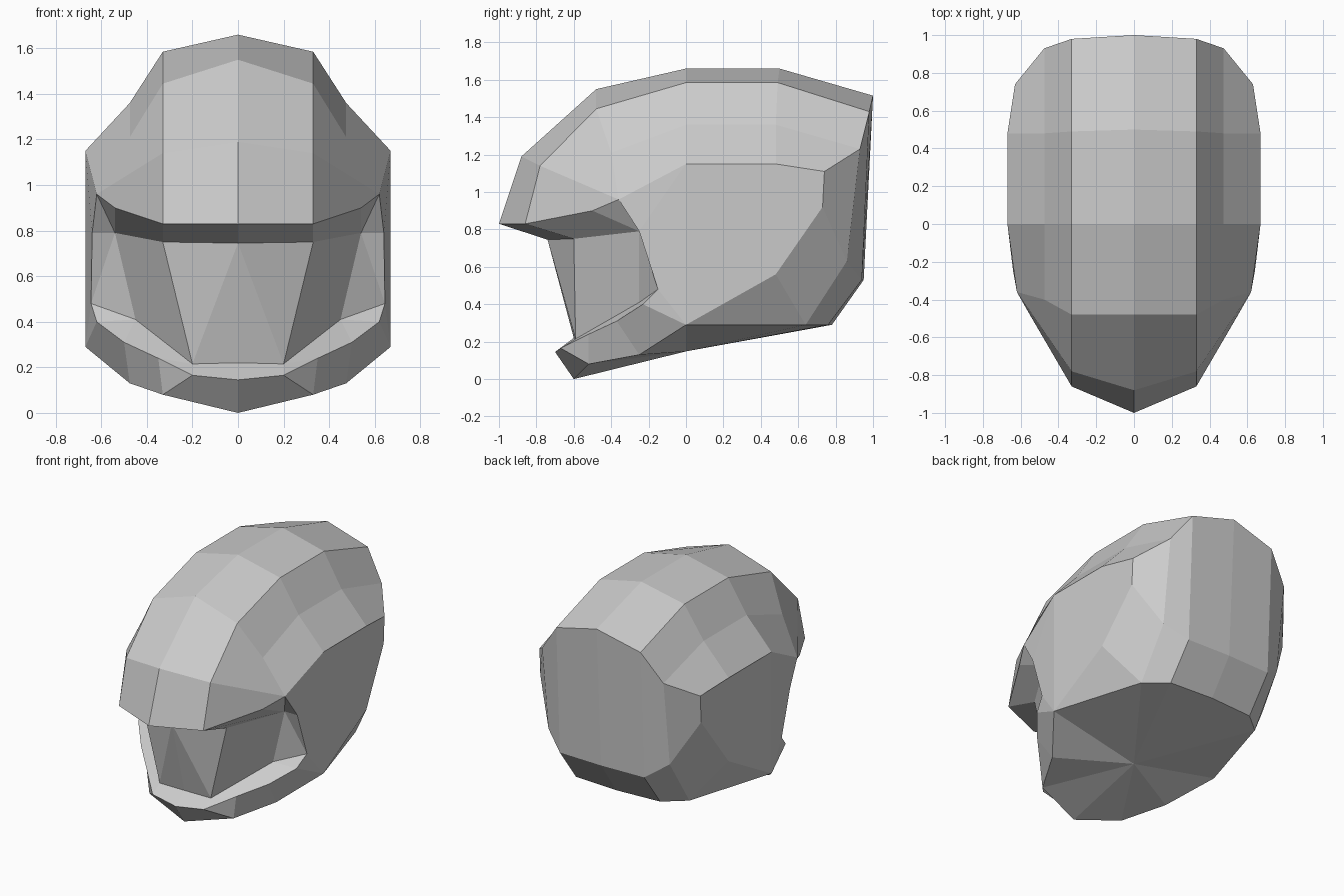
import bpy
import bmesh
from mathutils import Vector

# Remove the default object
default = bpy.data.objects.get("Cube")
if default:
    bpy.data.objects.remove(default, do_unlink=True)


def make_material(name, color):
    mat = bpy.data.materials.new(name)
    mat.use_nodes = True
    mat.diffuse_color = color
    mat.node_tree.nodes["Principled BSDF"].inputs["Base Color"].default_value = color
    return mat


bm = bmesh.new()


def rail(x, *points):
    """Profile line of (y, z) points running at a constant x."""
    return [Vector((x, y, z)) for y, z in points]


def points(*coords):
    return [Vector(c) for c in coords]


def panel(*corners):
    """Add one flat panel and its mirrored twin, dropping repeated corners."""
    unique = []
    for corner in corners:
        if corner not in unique:
            unique.append(corner)
    for side in (1, -1):
        bm.faces.new([bm.verts.new((c.x * side, c.y, c.z)) for c in unique])


def strip(first, second):
    """Bridge two lines with panels; repeated points give triangles."""
    for i in range(len(first) - 1):
        panel(first[i], first[i + 1], second[i + 1], second[i])


# Profile lines of the dome, from the brim over the top and down the back
ridge = rail(0, (-1, .83), (-.88, 1.19), (-.48, 1.55), (0, 1.66),
             (.5, 1.66), (1, 1.515), (.95, .53), (.78, .29))
crown = rail(.33, (-.86, .83), (-.78, 1.14), (-.48, 1.445), (0, 1.585),
             (.49, 1.585), (.98, 1.43), (.94, .53), (.76, .29))
brow, temple_corner = points((.54, -.5, .9), (.62, -.36, .96))
shoulder = [brow, temple_corner] + rail(
    .475, (-.4, 1.21), (0, 1.36), (.48, 1.36), (.93, 1.23), (.86, .63), (.64, .29))
temple = [temple_corner] + points(
    (.67, 0, 1.15), (.67, .48, 1.15), (.63, .74, 1.11), (.63, .73, .92), (.67, .48, .56))

# Dome and back of the shell
strip(ridge, crown)
strip(crown, shoulder)
strip(shoulder[2:], temple)

# Side walls around the eye opening
jaw_corner, eye_top, eye_back, eye_low = points(
    (.67, 0, .29), (.64, -.25, .79), (.645, -.15, .48), (.62, -.23, .4))
panel(jaw_corner, *reversed(temple[1:]))
panel(temple[1], temple_corner, eye_top)
panel(temple[1], eye_top, eye_back, jaw_corner)
panel(eye_back, eye_low, jaw_corner)
panel(temple[-1], shoulder[-1], jaw_corner)

# Chin guard below the opening
lip = points((0, -.7, .145), (.2, -.67, .165), (.35, -.52, .24), (.5, -.37, .31)) + [eye_low]
chin, chin_side, jaw_side = points((0, -.6, 0), (.33, -.52, .08), (.475, -.25, .13))
strip(lip, [chin, chin_side, chin_side, jaw_side, jaw_corner])

# Sloping ledge on top of the chin guard
ledge_mid, ledge_front, ledge_side = points((0, -.6, .22), (.2, -.59, .215), (.45, -.25, .41))
strip(lip + [eye_back],
      [ledge_mid, ledge_front, ledge_front, ledge_side, ledge_side, eye_back])

# Underside of the brim
visor_mid, visor_front, visor_side = points((0, -.74, .745), (.33, -.6, .75), (.54, -.25, .79))
strip([ridge[0], crown[0], brow, temple_corner],
      [visor_mid, visor_front, visor_side, visor_side])
panel(temple_corner, visor_side, eye_top)

# Recessed visor and its cheek returns
strip([visor_mid, visor_mid, visor_front, visor_side],
      [ledge_mid, ledge_front, ledge_front, ledge_side])
panel(eye_top, visor_side, eye_back)
panel(visor_side, ledge_side, eye_back)

# Closed base
rim = [chin, chin_side, jaw_side, jaw_corner, shoulder[-1], crown[-1], ridge[-1]]
hub = Vector((0, 0, .148))
strip(rim, [hub] * len(rim))

# Weld the panels into one faceted shell
bmesh.ops.remove_doubles(bm, verts=bm.verts, dist=.001)
bmesh.ops.recalc_face_normals(bm, faces=bm.faces)
mesh = bpy.data.meshes.new("helmet_shell")
bm.to_mesh(mesh)
bm.free()
mesh.materials.append(make_material("light_grey", (.6, .6, .6, 1)))
helmet = bpy.data.objects.new("helmet_shell", mesh)
bpy.context.collection.objects.link(helmet)
